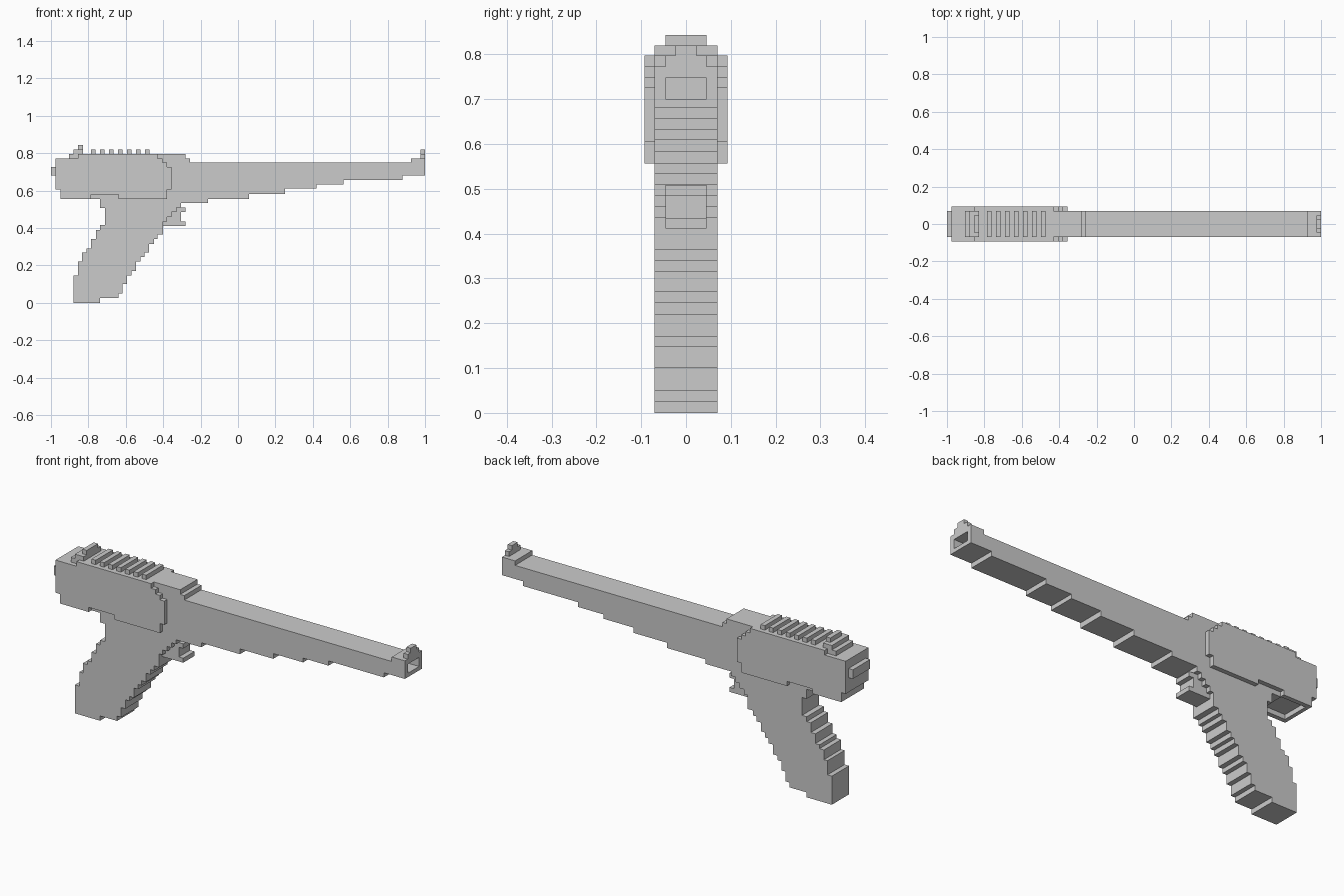
import bpy, bmesh

if "Cube" in bpy.data.objects:
    bpy.data.objects.remove(bpy.data.objects["Cube"])


def stepped(points):
    """Outline that runs horizontally, then vertically, to each next point."""
    out = [points[0]]
    for x, z in points[1:] + points[:1]:
        for p in ((x, out[-1][1]), (x, z)):
            if p != out[-1]:
                out.append(p)
    return out[:-1] if out[-1] == out[0] else out


def extrude(name, outline, y0, y1):
    """Solid made from an x-z outline pulled along y."""
    bm = bmesh.new()
    face = bm.faces.new([bm.verts.new((x, y0, z)) for x, z in outline])
    res = bmesh.ops.extrude_face_region(bm, geom=[face])
    verts = [g for g in res["geom"] if isinstance(g, bmesh.types.BMVert)]
    bmesh.ops.translate(bm, vec=(0, y1 - y0, 0), verts=verts)
    bmesh.ops.recalc_face_normals(bm, faces=bm.faces)
    me = bpy.data.meshes.new(name)
    bm.to_mesh(me)
    bm.free()
    ob = bpy.data.objects.new(name, me)
    bpy.context.collection.objects.link(ob)
    return ob


def box(name, x0, x1, half_y, z0, z1):
    return extrude(name, [(x0, z0), (x1, z0), (x1, z1), (x0, z1)], -half_y, half_y)


W, INNER, OUTER = 0.07, 0.046, 0.093

# Receiver and tapering barrel
barrel = extrude("receiver_and_barrel", stepped([
    (-.975, .605), (-.95, .556), (-.93, .58), (-.79, .556), (-.305, .533),
    (-.16, .556), (.06, .583), (.25, .61), (.42, .632), (.565, .656),
    (.88, .68), (1, .773), (.925, .75), (-.257, .773), (-.28, .797),
    (-.904, .773)]), -W, W)

# Muzzle opening
cutter = box("muzzle_cutter", .92, 1.05, INNER, .70, .747)
cutter.hide_render = True
cutter.hide_viewport = True
mod = barrel.modifiers.new("muzzle_hole", "BOOLEAN")
mod.operation = "DIFFERENCE"
mod.solver = "EXACT"
mod.object = cutter

# Raised side panels
panel = extrude("side_panels", stepped([
    (-.975, .605), (-.95, .556), (-.786, .58), (-.64, .556), (-.38, .605),
    (-.355, .727), (-.38, .75), (-.405, .773), (-.43, .797), (-.855, .773)]),
    W, OUTER)
panel.modifiers.new("mirror", "MIRROR").use_axis = (False, True, False)

# Raked grip
extrude("grip", stepped([
    (-.88, 0), (-.737, .025), (-.64, .05), (-.617, .1), (-.593, .147),
    (-.57, .17), (-.545, .22), (-.52, .245), (-.5, .27), (-.475, .315),
    (-.45, .34), (-.43, .365), (-.4, .435), (-.38, .46), (-.355, .485),
    (-.33, .51), (-.305, .556), (-.737, .507), (-.71, .415), (-.737, .39),
    (-.76, .34), (-.786, .29), (-.81, .27), (-.835, .22), (-.855, .147)]), -W, W)

# Trigger
extrude("trigger", stepped([
    (-.41, .412), (-.28, .435), (-.305, .485), (-.28, .509)]), -INNER, INNER)

# Rear knob
box("rear_knob", -1, -.975, W, .68, .727)

# Top ribs
for i in range(7):
    x = -.786 + i * .048
    box(f"top_rib_{i + 1}", x, x + .024, W, .797, .82)

# Sights
box("rear_sight_base", -.88, -.83, W, .797, .82)
box("rear_sight", -.855, -.83, INNER, .82, .843)
box("front_sight_base", .976, 1, INNER, .773, .797)
box("front_sight_tip", .976, 1, .023, .797, .82)
